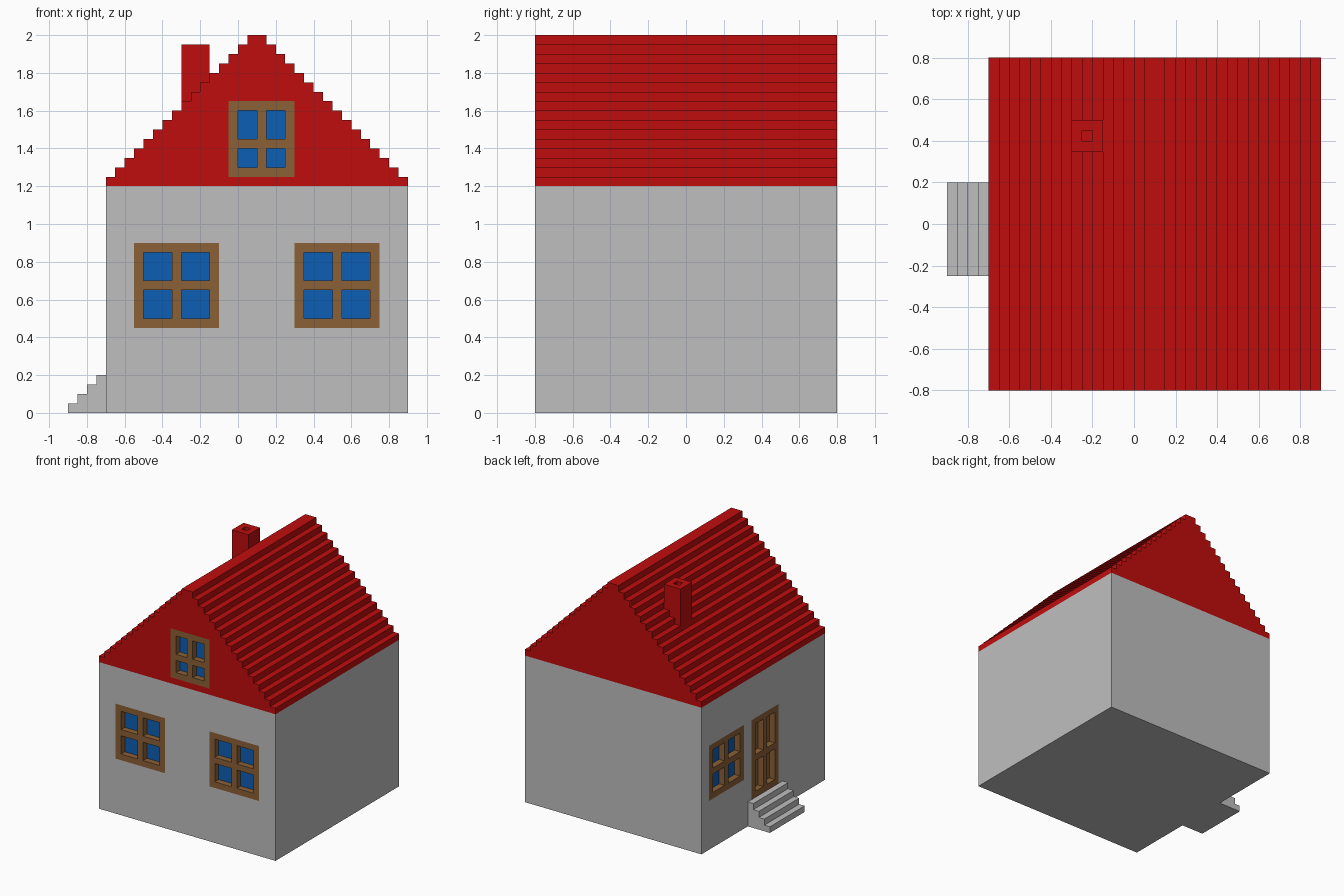
import bpy, bmesh

if "Cube" in bpy.data.objects:
    bpy.data.objects.remove(bpy.data.objects["Cube"], do_unlink=True)


def material(name, rgb):
    m = bpy.data.materials.new(name)
    m.use_nodes = True
    m.diffuse_color = (*rgb, 1)
    bsdf = next(n for n in m.node_tree.nodes if n.type == 'BSDF_PRINCIPLED')
    bsdf.inputs["Base Color"].default_value = (*rgb, 1)
    return m


GREY = material("wall grey", (0.52, 0.52, 0.52))
RED = material("roof red", (0.527, 0.004, 0.004))
BROWN = material("wood brown", (0.258, 0.117, 0.037))
BLUE = material("glass blue", (0.004, 0.114, 0.456))

S = 0.05       # step and bar size
DEPTH = 0.06   # depth of window and door openings


def prism(name, profile, y0, y1, mat=None):
    """Extrude an (x, z) profile from y0 to y1."""
    bm = bmesh.new()
    face = bm.faces.new([bm.verts.new((x, y0, z)) for x, z in profile])
    ext = bmesh.ops.extrude_face_region(bm, geom=[face])["geom"]
    verts = [g for g in ext if isinstance(g, bmesh.types.BMVert)]
    bmesh.ops.translate(bm, verts=verts, vec=(0, y1 - y0, 0))
    bmesh.ops.recalc_face_normals(bm, faces=bm.faces)
    mesh = bpy.data.meshes.new(name)
    bm.to_mesh(mesh)
    bm.free()
    if mat:
        mesh.materials.append(mat)
    ob = bpy.data.objects.new(name, mesh)
    bpy.context.collection.objects.link(ob)
    return ob


def box(name, x0, x1, y0, y1, z0, z1, mat=None):
    return prism(name, [(x0, z0), (x1, z0), (x1, z1), (x0, z1)], y0, y1, mat)


def cut(ob, cutters):
    """Subtract the cutters from the object and discard them."""
    for c in cutters:
        c.hide_render = True
        mod = ob.modifiers.new("cut", 'BOOLEAN')
        mod.operation = 'DIFFERENCE'
        mod.solver = 'EXACT'
        mod.object = c
        bpy.context.view_layer.objects.active = ob
        bpy.ops.object.modifier_apply(modifier=mod.name)
        bpy.data.objects.remove(c, do_unlink=True)


def wall_box(side, name, u0, u1, d0, d1, z0, z1, mat=None):
    """Box on a wall: u runs along the wall, d runs inward from its surface."""
    if side == "front":
        return box(name, u0, u1, -0.8 + d0, -0.8 + d1, z0, z1, mat)
    return box(name, -0.7 + d0, -0.7 + d1, u0, u1, z0, z1, mat)


def spans(start, sizes):
    """Openings of the given sizes, separated by bars."""
    out, p = [], start + S
    for s in sizes:
        out.append((p, p + s))
        p += s + S
    return out, p


def opening(host, side, name, u, z, widths, heights, pane_mat):
    """Flush frame with sunken panes set into the host."""
    cols, u1 = spans(u, widths)
    rows, z1 = spans(z, heights)
    cut(host, [wall_box(side, "cutter", u, u1, -0.03, DEPTH, z, z1)])
    frame = wall_box(side, name + "_frame", u, u1, 0, DEPTH, z, z1, BROWN)
    cut(frame, [wall_box(side, "cutter", a, b, -0.03, DEPTH + 0.03, c, d)
                for a, b in cols for c, d in rows])
    for i, (a, b) in enumerate(cols):
        for j, (c, d) in enumerate(rows):
            wall_box(side, f"{name}_pane_{i}{j}", a, b, S, DEPTH, c, d, pane_mat)


# House body and stepped solid roof
walls = box("walls", -0.7, 0.9, -0.8, 0.8, 0, 1.2, GREY)
left, right = [], []
for i in range(16):
    for k in (0, 1):
        left.append((-0.7 + S * i, 1.2 + S * (i + k)))
        right.append((0.9 - S * i, 1.2 + S * (i + k)))
roof = prism("roof", right + left[::-1], -0.8, 0.8, RED)

# Windows and door
opening(walls, "front", "front_right_window", -0.55, 0.45, (0.15, 0.15), (0.15, 0.15), BLUE)
opening(walls, "front", "front_left_window", 0.30, 0.45, (0.15, 0.15), (0.15, 0.15), BLUE)
opening(roof, "front", "attic_window", -0.05, 1.25, (0.10, 0.10), (0.10, 0.15), BLUE)
opening(walls, "side", "side_window", 0.25, 0.40, (0.15, 0.15), (0.15, 0.15), BLUE)
opening(walls, "side", "door", -0.20, 0.20, (0.10, 0.10), (0.25, 0.25), BROWN)

# Chimney with flue
chimney = box("chimney", -0.3, -0.15, 0.35, 0.5, 1.6, 1.95, RED)
cut(chimney, [box("cutter", -0.25, -0.2, 0.4, 0.45, 1.85, 2.0)])

# Entrance steps
stairs = [(-0.7, 0)]
for i in range(4):
    stairs += [(-0.9 + S * i, S * i), (-0.9 + S * i, S * (i + 1))]
stairs.append((-0.7, 0.2))
prism("entrance_steps", stairs, -0.25, 0.2, GREY)
